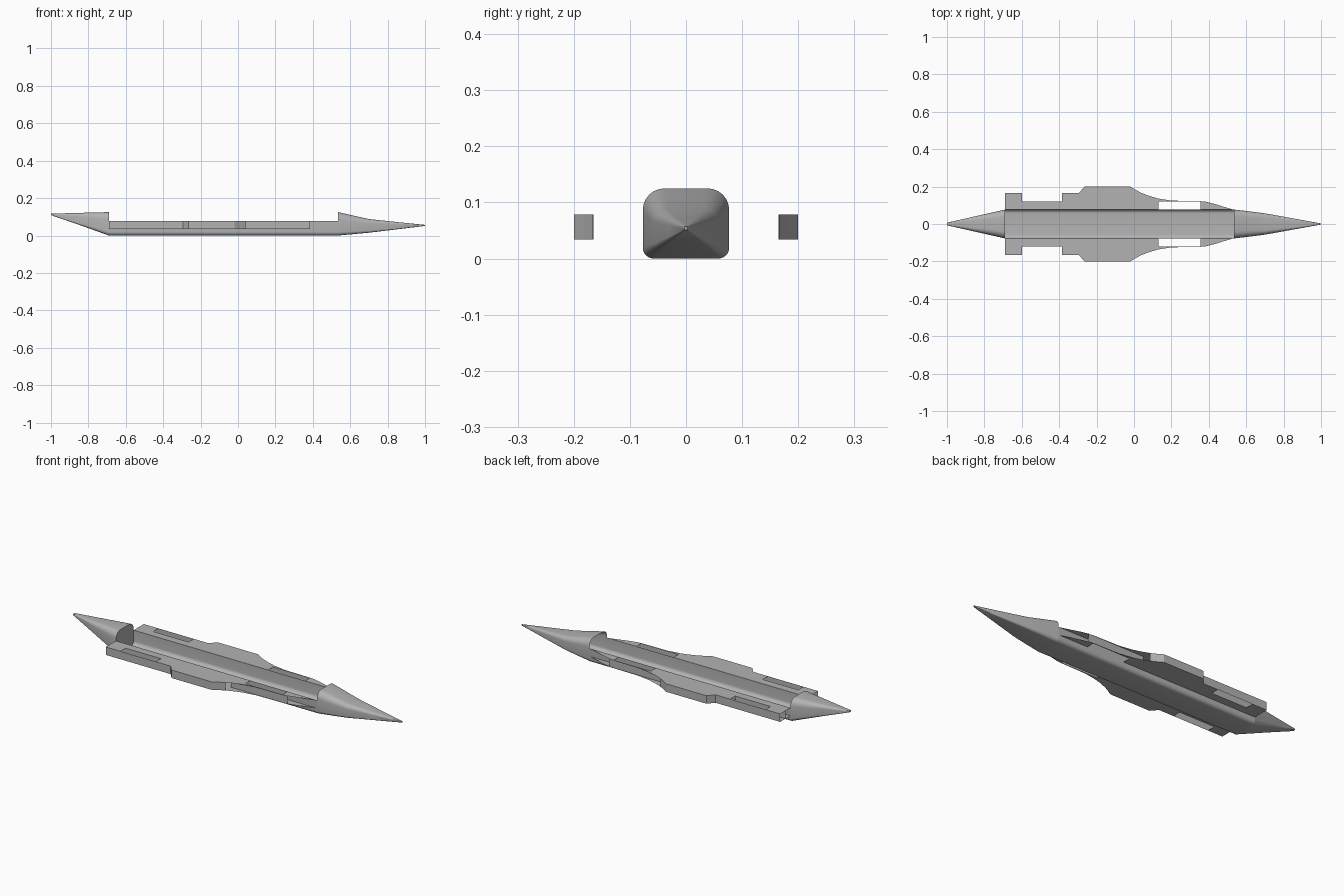
import bpy, bmesh, math

if "Cube" in bpy.data.objects:
    bpy.data.objects.remove(bpy.data.objects["Cube"])

grey = bpy.data.materials.new("hull grey")
grey.diffuse_color = (0.45, 0.45, 0.45, 1)
grey.use_nodes = True
grey.node_tree.nodes["Principled BSDF"].inputs["Base Color"].default_value = grey.diffuse_color

HW = 0.077            # fuselage half width
Z0, Z1 = 0.034, 0.078  # wing underside and top


def make(name, build, smooth=False):
    mesh = bpy.data.meshes.new(name)
    bm = bmesh.new()
    build(bm)
    bmesh.ops.remove_doubles(bm, verts=bm.verts, dist=0.0002)
    bmesh.ops.recalc_face_normals(bm, faces=bm.faces)
    bm.to_mesh(mesh)
    bm.free()
    mesh.materials.append(grey)
    ob = bpy.data.objects.new(name, mesh)
    bpy.context.collection.objects.link(ob)
    if smooth:
        bpy.ops.object.select_all(action='DESELECT')
        ob.select_set(True)
        bpy.context.view_layer.objects.active = ob
        bpy.ops.object.shade_smooth_by_angle(angle=math.radians(35))
    return ob


def quad(bm, pts):
    bm.faces.new([bm.verts.new(p) for p in pts])


def arc(cy, cz, r, a0, a1, n=6):
    return [(cy + r * math.cos(math.radians(a0 + (a1 - a0) * i / n)),
             cz + r * math.sin(math.radians(a0 + (a1 - a0) * i / n))) for i in range(n + 1)]


def section(w, zb, zt):
    """Rounded rectangle: small lower corners, large upper corners."""
    h = zt - zb
    rb, rt = min(0.16 * h, 0.25 * w), min(0.32 * h, 0.5 * w)
    return (arc(w - rt, zt - rt, rt, 0, 90) + arc(rt - w, zt - rt, rt, 90, 180)
            + arc(rb - w, zb + rb, rb, 180, 270) + arc(w - rb, zb + rb, rb, 270, 360))


def cone(stations, cap_base):
    def build(bm):
        rings = [[bm.verts.new((x, y, z)) for y, z in section(w, zb, zt)]
                 for x, w, zb, zt in stations]
        for a, b in zip(rings, rings[1:]):
            for i in range(len(a)):
                j = (i + 1) % len(a)
                bm.faces.new((a[i], a[j], b[j], b[i]))
        bm.faces.new(rings[-1])
        if cap_base:
            bm.faces.new(rings[0])
    return build


# Nose (open at the cockpit) and tail cone: x, half width, bottom, top
make("nose_cone", cone([(0.535, HW, 0, 0.125), (0.615, 0.068, 0.007, 0.107),
                        (0.70, 0.057, 0.015, 0.088), (0.85, 0.030, 0.033, 0.072),
                        (1.0, 0.003, 0.051, 0.057)], False), True)
make("tail_cone", cone([(-0.69, HW, 0, 0.125), (-0.85, 0.041, 0.057, 0.121),
                        (-1.0, 0.007, 0.109, 0.117)], True), True)


# Open channel between nose and tail
def channel(bm):
    r = 0.02
    prof = ([(-HW, Z1)] + arc(r - HW, r, r, 180, 270) + arc(HW - r, r, r, 270, 360) + [(HW, Z1)])
    for (y0, z0), (y1, z1) in zip(prof, prof[1:]):
        quad(bm, [(-0.69, y0, z0), (0.535, y0, z0), (0.535, y1, z1), (-0.69, y1, z1)])


make("fuselage_channel", channel, True)

# Wing outline: x, outer y
OUT = [(-0.69, .165), (-0.60, .165), (-0.385, .165), (-0.295, .165), (-0.265, .20),
       (-0.02, .20), (0.01, .182), (0.04, .166), (0.085, .149), (0.13, .136),
       (0.20, .125), (0.355, .122), (0.385, .119), (0.43, .108), (0.48, .092), (0.53, HW)]
MID = 0.12


def in_range(x0, x1, lo, hi):
    return x0 >= lo - 1e-6 and x1 <= hi + 1e-6


# Upper and lower wing skins with four rectangular openings
def skins(bm):
    for z in (Z0, Z1):
        for (x0, y0), (x1, y1) in zip(OUT, OUT[1:]):
            m0, m1 = min(y0, MID), min(y1, MID)
            for s in (-1, 1):
                if not in_range(x0, x1, 0.13, 0.355):
                    if m1 > HW:
                        quad(bm, [(x0, s * HW, z), (x1, s * HW, z), (x1, s * m1, z), (x0, s * m0, z)])
                    else:
                        bm.faces.new([bm.verts.new(p) for p in
                                      ((x0, s * HW, z), (x1, s * m1, z), (x0, s * m0, z))])
                if y0 > MID and not in_range(x0, x1, -0.60, -0.385):
                    pts = [(x0, s * m0, z), (x1, s * m1, z), (x0, s * y0, z)]
                    if y1 > MID:
                        pts.insert(2, (x1, s * y1, z))
                    quad(bm, pts)


make("wing_skins", skins)


# Outer side walls, ending at the open intakes
def walls(bm):
    for (x0, y0), (x1, y1) in zip(OUT, OUT[1:]):
        if x1 <= 0.041:
            for s in (-1, 1):
                quad(bm, [(x0, s * y0, Z0), (x1, s * y1, Z0), (x1, s * y1, Z1), (x0, s * y0, Z1)])


make("wing_side_walls", walls)


# Inner duct walls beside the openings
def ducts(bm):
    for xa, xb in ((-0.69, -0.385), (0.04, 0.385)):
        for s in (-1, 1):
            quad(bm, [(xa, s * MID, Z0), (xb, s * MID, Z0), (xb, s * MID, Z1), (xa, s * MID, Z1)])


make("duct_walls", ducts)
